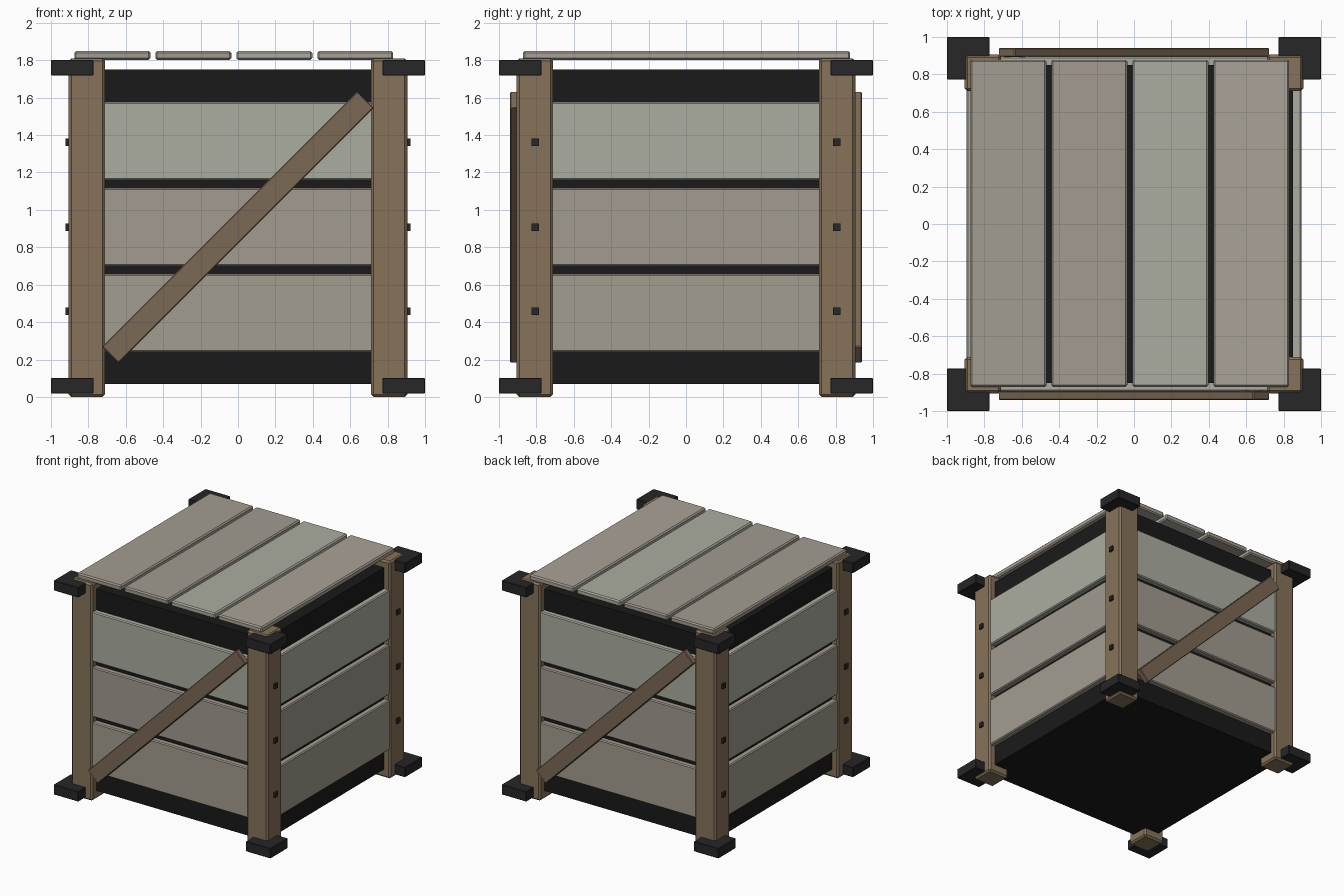
import bpy
from math import radians

if "Cube" in bpy.data.objects:
    bpy.data.objects.remove(bpy.data.objects["Cube"])


def material(name, rgb):
    m = bpy.data.materials.new(name)
    m.diffuse_color = (*rgb, 1)
    m.use_nodes = True
    m.node_tree.nodes["Principled BSDF"].inputs["Base Color"].default_value = m.diffuse_color
    return m


WOOD = material("brown_wood", (0.24, 0.17, 0.10))
BRACE = material("brace_wood", (0.20, 0.14, 0.09))
IRON = material("dark_iron", (0.02, 0.02, 0.02))
CORE = material("dark_core", (0.01, 0.01, 0.01))
GREYS = [material(f"grey_wood_{i}", c) for i, c in enumerate(
    [(0.37, 0.34, 0.28), (0.36, 0.33, 0.28), (0.41, 0.42, 0.35), (0.40, 0.36, 0.31)])]


def box(name, center, size, mat, bevel=0.0, rot=(0, 0, 0)):
    bpy.ops.mesh.primitive_cube_add(size=1, location=center, rotation=rot)
    ob = bpy.context.object
    ob.name = name
    ob.scale = size
    bpy.ops.object.transform_apply(location=False, rotation=False, scale=True)
    ob.data.materials.append(mat)
    if bevel:
        mod = ob.modifiers.new("Bevel", 'BEVEL')
        mod.width = bevel
        mod.segments = 1
    return ob


# Inner body
box("crate_core", (0, 0, 0.91), (1.70, 1.70, 1.68), CORE)

# Corner posts, iron corner blocks and side bolts
for sx in (-1, 1):
    for sy in (-1, 1):
        box("corner_post", (sx * 0.808, sy * 0.808, 0.905), (0.194, 0.194, 1.81), WOOD, 0.014)
        for z in (0.06, 1.76):
            box("corner_block", (sx * 0.886, sy * 0.886, z), (0.228, 0.228, 0.084), IRON, 0.004)
        for z in (0.457, 0.908, 1.362):
            box("bolt", (sx * 0.90, sy * 0.806, z), (0.042, 0.04, 0.04), IRON)

# Three horizontal planks on each of the four sides
for i, z in enumerate((0.448, 0.908, 1.368)):
    for s in (-1, 1):
        box("wall_plank", (0, s * 0.865, z), (1.60, 0.06, 0.416), GREYS[i], 0.008)
        box("wall_plank", (s * 0.865, 0, z), (0.06, 1.60, 0.416), GREYS[i], 0.008)

# Diagonal braces on front and back, mirrored through the centre
for s in (-1, 1):
    box("diagonal_brace", (0, s * 0.917, 0.907), (1.93, 0.046, 0.125), BRACE, 0.005,
        (0, radians(45 * s), 0))

# Lid planks
for i in range(4):
    box("lid_plank", (-0.672 + i * 0.433, 0.003, 1.826), (0.406, 1.75, 0.048), GREYS[i], 0.010)
